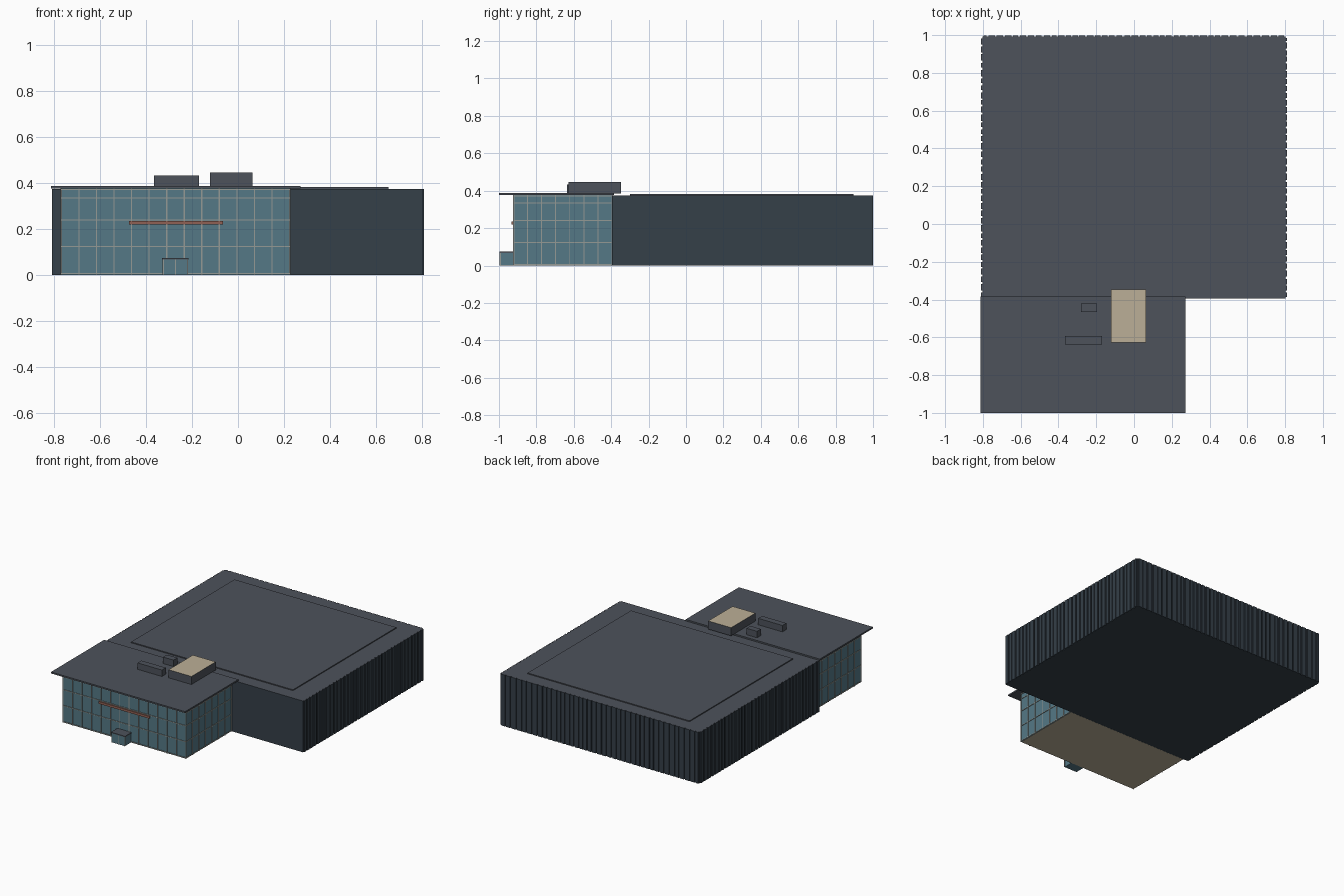
import bpy, bmesh, random
from mathutils import Vector

if "Cube" in bpy.data.objects:
    bpy.data.objects.remove(bpy.data.objects["Cube"])

random.seed(4)


def material(name, rgb):
    m = bpy.data.materials.new(name)
    m.diffuse_color = (*rgb, 1)
    m.use_nodes = True
    m.node_tree.nodes["Principled BSDF"].inputs["Base Color"].default_value = m.diffuse_color
    return m


CLAD = material("dark_cladding", (0.035, 0.05, 0.065))
ROOF = material("roof_grey", (0.075, 0.085, 0.105))
GLASS = material("blue_glass", (0.09, 0.19, 0.24))
FRAME = material("frame_grey", (0.30, 0.32, 0.30))
BEIGE = material("beige", (0.50, 0.43, 0.31))
RED = material("sign_red", (0.28, 0.12, 0.09))


def add_box(bm, x, y, z):
    vs = bmesh.ops.create_cube(bm, size=1)["verts"]
    for v in vs:
        v.co = Vector([(a + b) / 2 + c * (b - a) for (a, b), c in zip((x, y, z), v.co)])


def finish(name, bm, mat, top=None, bottom=None):
    """Turn a bmesh into an object, optionally recolouring faces pointing up or down."""
    bmesh.ops.recalc_face_normals(bm, faces=bm.faces)
    me = bpy.data.meshes.new(name)
    for m in (mat, top or mat, bottom or mat):
        me.materials.append(m)
    for f in bm.faces:
        f.normal_update()
        f.material_index = 1 if f.normal.z > 0.9 else 2 if f.normal.z < -0.9 else 0
    bm.to_mesh(me)
    bm.free()
    ob = bpy.data.objects.new(name, me)
    bpy.context.collection.objects.link(ob)
    return ob


def box(name, x, y, z, mat, top=None, bottom=None):
    bm = bmesh.new()
    add_box(bm, x, y, z)
    return finish(name, bm, mat, top, bottom)


def ribbed_run(start, end, outward, depth=0.007):
    """Square-wave plan outline with irregular rib widths."""
    a, b, n = Vector(start), Vector(end), Vector(outward) * depth
    length, along, raised, pts = (b - a).length, 0.0, False, [a]
    while True:
        along += random.uniform(0.024, 0.036) if raised else random.uniform(0.007, 0.012)
        if along > length - 0.012:
            break
        p = a.lerp(b, along / length)
        pts += [p + n, p] if raised else [p, p + n]
        raised = not raised
    if raised:
        e = a.lerp(b, 1 - 0.006 / length)
        pts += [e + n, e]
    return pts + [b]


# Hall: ribbed cladding on three sides, plain front wall
X, Y0, Y1, H = 0.802, -0.395, 0.992, 0.375
outline = (ribbed_run((X, Y0), (X, Y1), (1, 0))
           + ribbed_run((X, Y1), (-X, Y1), (0, 1))[1:]
           + ribbed_run((-X, Y1), (-X, Y0), (-1, 0))[1:])
bm = bmesh.new()
base = bm.faces.new([bm.verts.new((p.x, p.y, 0)) for p in outline])
ext = bmesh.ops.extrude_face_region(bm, geom=[base], use_keep_orig=True)["geom"]
bmesh.ops.translate(bm, vec=(0, 0, H), verts=[g for g in ext if isinstance(g, bmesh.types.BMVert)])
finish("hall", bm, CLAD, top=ROOF)
box("hall_roof_panel", (-0.655, 0.655), (-0.30, 0.895), (H - 0.005, 0.382), ROOF)

# Glazed front block
GX0, GX1, GY0, GY1 = -0.768, 0.224, -0.922, -0.396
box("glass_block", (GX0, GX1), (GY0, GY1), (0, 0.376), GLASS, bottom=BEIGE)

# Curtain wall frames: uprights and rails on front and both sides
T, D = 0.0025, 0.004
bm = bmesh.new()
for i in range(14):
    x = GX0 + (GX1 - GX0) * i / 13
    add_box(bm, (x - T, x + T), (GY0 - D, GY0 + D), (0, 0.376))
for i in range(1, 8):
    y = GY0 + (GY1 - GY0) * i / 7
    for x in (GX0, GX1):
        add_box(bm, (x - D, x + D), (y - T, y + T), (0, 0.376))
for z in (0.006, 0.124, 0.24, 0.335, 0.372):
    add_box(bm, (GX0 - D, GX1 + D), (GY0 - D, GY0 + D), (z - T, z + T))
    for x in (GX0, GX1):
        add_box(bm, (x - D, x + D), (GY0, GY1), (z - T, z + T))
finish("window_frames", bm, FRAME)

# Overhanging roof slab
box("front_roof", (-0.813, 0.272), (-1.0, -0.385), (0.376, 0.387), ROOF)

# Entrance lobby with a flat cap and corner posts
box("entrance_lobby", (-0.325, -0.22), (-0.993, GY0), (0, 0.07), GLASS)
box("entrance_cap", (-0.33, -0.215), (-0.998, GY0), (0.068, 0.075), ROOF)
bm = bmesh.new()
for x in (-0.325, -0.2725, -0.22):
    add_box(bm, (x - T, x + T), (-0.996, -0.99), (0, 0.07))
finish("entrance_posts", bm, FRAME)

# Blank sign strip on the facade
box("sign_strip", (-0.475, -0.065), (-0.932, GY0), (0.219, 0.236), RED)

# Rooftop units
box("large_roof_unit", (-0.122, 0.063), (-0.628, -0.347), (0.386, 0.446), ROOF, top=BEIGE)
box("long_roof_unit", (-0.366, -0.17), (-0.637, -0.592), (0.386, 0.434), ROOF)
box("small_roof_unit", (-0.281, -0.196), (-0.465, -0.42), (0.386, 0.434), ROOF)
